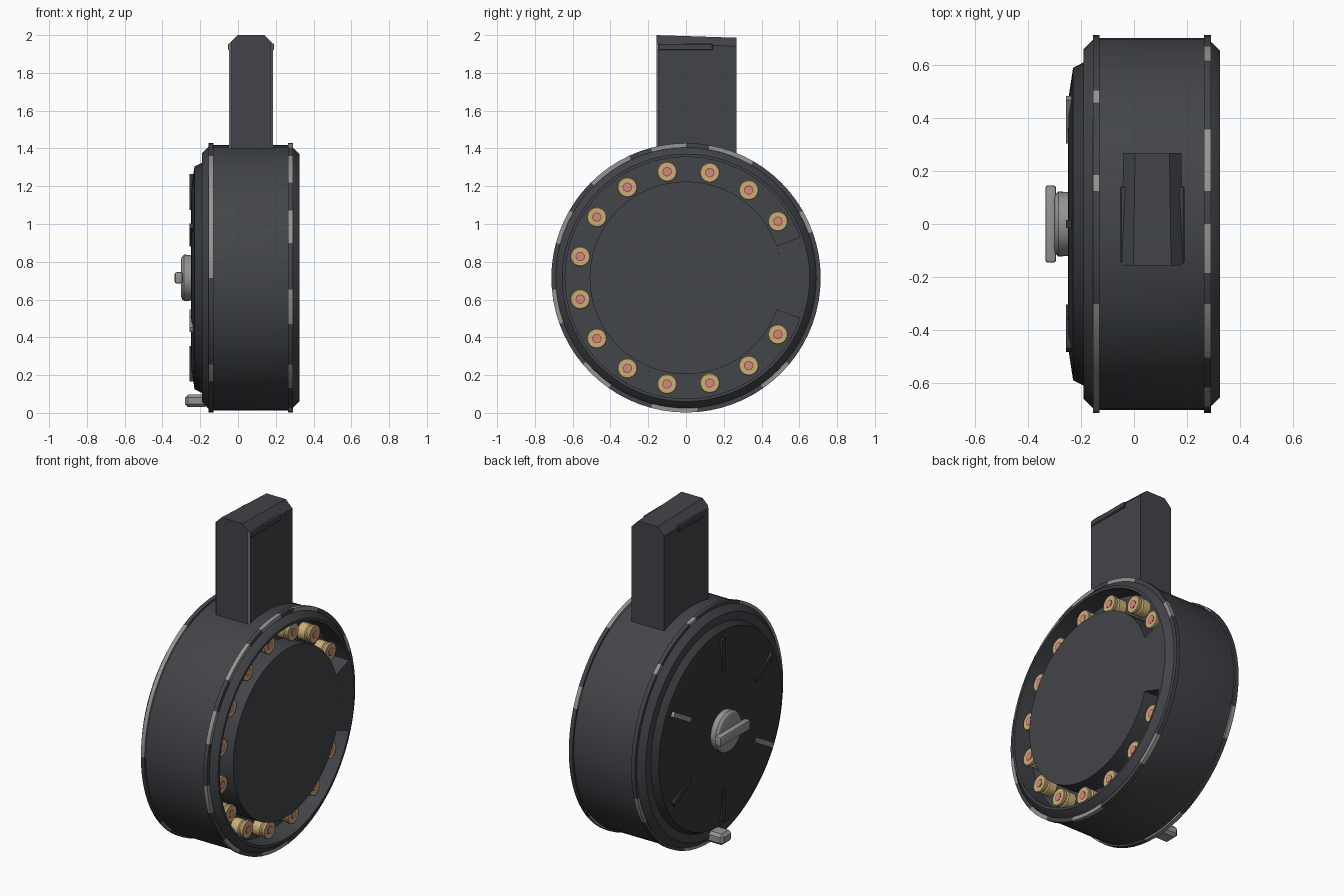
import bpy, bmesh, math
from mathutils import Matrix

if "Cube" in bpy.data.objects:
    bpy.data.objects.remove(bpy.data.objects["Cube"])

CZ = 0.715  # height of the drum axis


def mat(name, r, g, b):
    m = bpy.data.materials.new(name)
    m.diffuse_color = (r, g, b, 1)
    m.use_nodes = True
    m.node_tree.nodes["Principled BSDF"].inputs["Base Color"].default_value = m.diffuse_color
    return m


DARK = mat("dark_metal", 0.055, 0.058, 0.066)
BLACK = mat("black_metal", 0.035, 0.037, 0.04)
STEEL = mat("bare_steel", 0.3, 0.3, 0.29)
BRASS = mat("brass", 0.6, 0.43, 0.19)
COPPER = mat("copper", 0.6, 0.27, 0.2)
RED = mat("red_seal", 0.45, 0.06, 0.06)


def finish(name, bm, mats, smooth=True):
    bmesh.ops.remove_doubles(bm, verts=bm.verts, dist=1e-5)
    bmesh.ops.recalc_face_normals(bm, faces=bm.faces)
    me = bpy.data.meshes.new(name)
    bm.to_mesh(me)
    bm.free()
    ob = bpy.data.objects.new(name, me)
    bpy.context.collection.objects.link(ob)
    for m in mats:
        me.materials.append(m)
    if smooth:
        bpy.ops.object.select_all(action='DESELECT')
        ob.select_set(True)
        bpy.context.view_layer.objects.active = ob
        bpy.ops.object.shade_smooth_by_angle(angle=math.radians(25))
    return ob


def lathe(name, profile, mats, segs=72, cy=0.0, cz=CZ, loop=False, arc=None, worn=()):
    """Revolve (x, radius) points about an x-parallel axis; angle 0 is +y."""
    bm = bmesh.new()
    a0, a1 = arc or (0, 360)
    rings = []
    for i in range(segs + 1):
        a = math.radians(a0 + (a1 - a0) * i / segs)
        rings.append([bm.verts.new((x, cy + r * math.cos(a), cz + r * math.sin(a)))
                      for x, r in profile])
    n = len(profile)
    for i in range(segs):
        mid = a0 + (a1 - a0) * (i + 0.5) / segs
        for j in range(n if loop else n - 1):
            k = (j + 1) % n
            f = bm.faces.new((rings[i][j], rings[i][k], rings[i + 1][k], rings[i + 1][j]))
            if any(lo < mid < hi for lo, hi in worn):
                f.material_index = 1
    if arc:
        bm.faces.new(rings[0])
        bm.faces.new(rings[-1])
    bmesh.ops.remove_doubles(bm, verts=bm.verts, dist=1e-5)
    bmesh.ops.dissolve_degenerate(bm, edges=bm.edges, dist=1e-6)
    return finish(name, bm, mats)


def box(name, lo, hi, m, bevel=0.0, segs=1, rot=0.0):
    """Box between two corners, optionally rotated about the drum axis."""
    bm = bmesh.new()
    bmesh.ops.create_cube(bm, size=1)
    for v in bm.verts:
        v.co = [l + (c + 0.5) * (h - l) for c, l, h in zip(v.co, lo, hi)]
    if bevel:
        bmesh.ops.bevel(bm, geom=bm.edges[:], offset=bevel, segments=segs,
                        profile=0.5, affect='EDGES')
    if rot:
        bmesh.ops.rotate(bm, verts=bm.verts, cent=(0, 0, CZ),
                         matrix=Matrix.Rotation(rot, 3, 'X'))
    return finish(name, bm, [m])


# Drum shell with the recessed cartridge channel on the right face
lathe("drum_shell", [(-.19, 0), (-.19, .66), (-.155, .695), (-.13, .702), (.265, .702),
                     (.29, .69), (.325, .655), (.325, .64), (.2, .64), (.2, .51),
                     (.325, .51), (.325, 0)], [DARK])

# Solid bridge that closes the channel at the rear
lathe("channel_bridge", [(.2, .51), (.325, .51), (.325, .64), (.2, .64)], [DARK],
      segs=8, loop=True, arc=(-19.5, 19.5))

# Raised rims with worn steel patches
rims = {
    "left_rim": (-.155, [(43, 52), (74, 82), (117, 180), (218, 229), (265, 290), (330, 345)]),
    "right_rim": (.265, [(20, 31), (59, 82), (90, 105), (113, 135), (150, 165), (187, 202),
                         (218, 233), (255, 275), (305, 320)]),
}
for name, (x, worn) in rims.items():
    lathe(name, [(x, .67), (x, .713), (x + .025, .713), (x + .025, .67)],
          [DARK, STEEL], loop=True, worn=worn)

# Domed cover plate on the left side
lathe("cover_plate", [(-.185, .61), (-.19, .61), (-.23, .59), (-.247, .48), (-.25, .36),
                      (-.25, 0)], [BLACK])

# Radial ribs pressed into the cover
for i in range(6):
    box(f"cover_rib_{i + 1}", (-.256, -.015, CZ + .36), (-.225, .015, CZ + .55),
        STEEL if i in (2, 5) else BLACK, rot=math.radians(60 * i))

# Winding knob
lathe("knob_base", [(-.24, .12), (-.285, .123), (-.297, .112), (-.302, .095), (-.302, 0)],
      [STEEL], segs=40)
box("knob_handle", (-.335, -.146, CZ - .03), (-.294, .146, CZ + .03), STEEL, .01, 2)

# Release latch at the bottom
box("release_latch", (-.28, -.05, .03), (-.16, .05, .097), STEEL, .016)

# Cartridge heads seen in the channel
for i in range(14):
    a = math.radians(31.6 + 22.83 * i)
    c = dict(segs=24, cy=.571 * math.cos(a), cz=CZ + .571 * math.sin(a))
    lathe(f"cartridge_{i + 1}", [(.195, .05), (.25, .05), (.256, .043), (.268, .043),
                                 (.27, .053), (.283, .053), (.286, .049), (.286, 0)],
          [BRASS], **c)
    lathe(f"primer_ring_{i + 1}", [(.284, .025), (.287, .025), (.287, 0)], [RED], **c)
    lathe(f"primer_{i + 1}", [(.284, .02), (.288, .02), (.288, 0)], [COPPER], **c)

# Feed tower: chamfered cross-section extruded from front to rear, top sloping slightly
X0, X1, Y0, Y1 = -.047, .185, -.157, .268
section = [(X0, 1.3), (X1, 1.3), (X1, 1.955), (X1 - .045, 2.0), (X0 + .045, 2.0), (X0, 1.955)]
bm = bmesh.new()
front = [bm.verts.new((x, Y0, z)) for x, z in section]
rear = [bm.verts.new((x + (.006 if x < .07 else -.006), Y1, z - (.014 if z > 1.9 else 0)))
        for x, z in section]
bm.faces.new(front)
bm.faces.new(rear)
for i in range(6):
    j = (i + 1) % 6
    bm.faces.new((front[i], front[j], rear[j], rear[i]))
# worn chamfers on the two front corners
corners = [e for e in bm.edges if all(v in front for v in e.verts)
           and abs(e.verts[0].co.x - e.verts[1].co.x) < 1e-4]
made = bmesh.ops.bevel(bm, geom=corners, offset=.009, segments=1, affect='EDGES')
for f in made["faces"]:
    f.material_index = 1
finish("feed_tower", bm, [DARK, STEEL], smooth=False)

# Feed lips along both sides of the tower
for side, lo, hi in (("left", X0 - .006, X0 + .02), ("right", X1 - .02, X1 + .006)):
    box(f"{side}_feed_lip", (lo, -.147, 1.92), (hi, .142, 1.955), DARK, .005)
